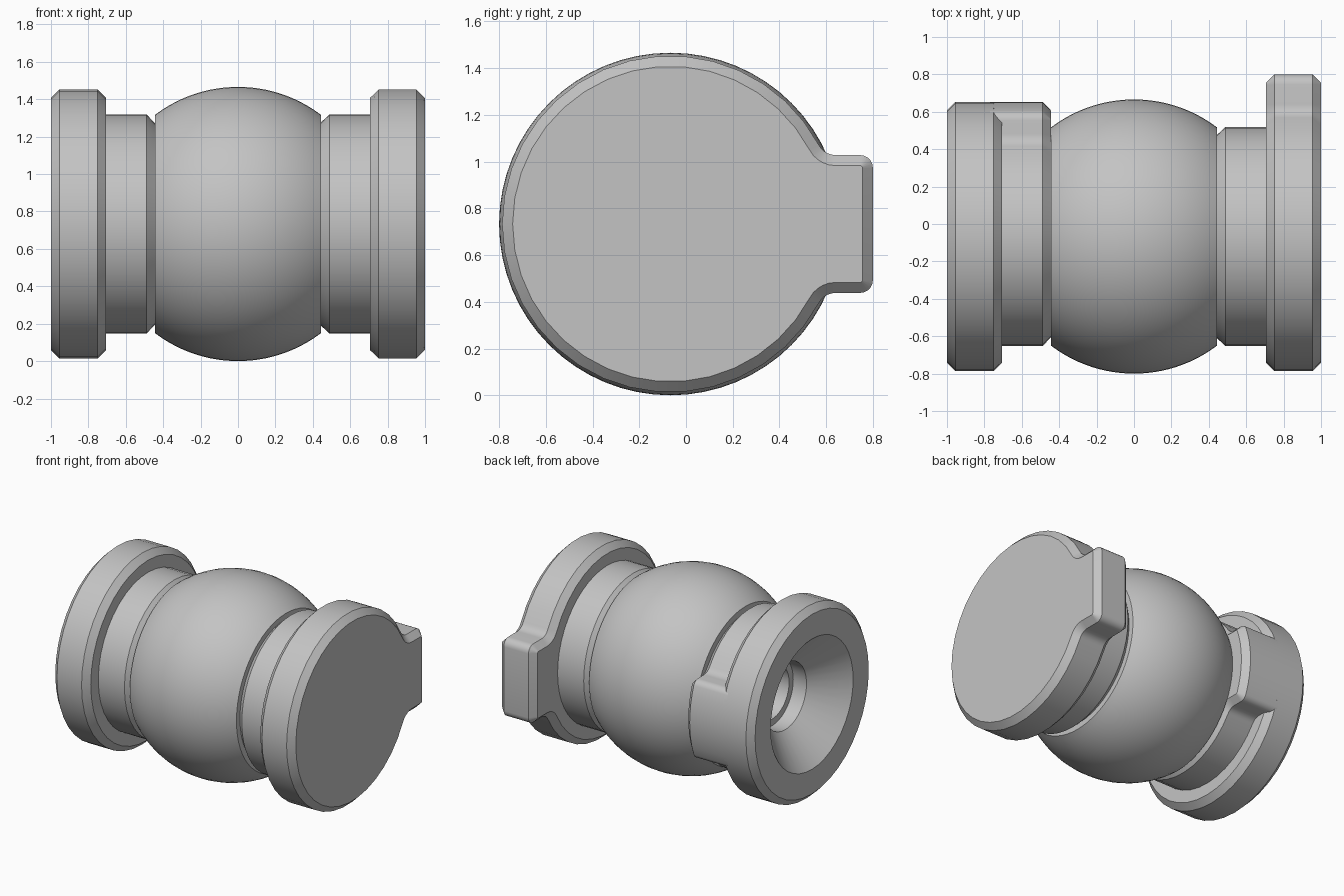
import bpy, bmesh
from math import sin, cos, pi, sqrt, atan2

cube = bpy.data.objects.get("Cube")
if cube:
    bpy.data.objects.remove(cube, do_unlink=True)

CY, CZ = -0.067, 0.733      # axis of the turned parts, running along x
RIM, NECK, BEVEL = 0.72, 0.585, 0.045
HALF, FILLET, CORNER = 0.295, 0.08, 0.055

grey = bpy.data.materials.new("plain grey")
grey.use_nodes = True
grey.diffuse_color = (0.55, 0.55, 0.55, 1)
grey.node_tree.nodes["Principled BSDF"].inputs["Base Color"].default_value = (0.55, 0.55, 0.55, 1)


def finish(name, bm):
    bmesh.ops.remove_doubles(bm, verts=bm.verts, dist=1e-5)
    bmesh.ops.recalc_face_normals(bm, faces=bm.faces)
    mesh = bpy.data.meshes.new(name)
    bm.to_mesh(mesh)
    bm.free()
    mesh.materials.append(grey)
    ob = bpy.data.objects.new(name, mesh)
    bpy.context.collection.objects.link(ob)
    bpy.ops.object.select_all(action='DESELECT')
    ob.select_set(True)
    bpy.context.view_layer.objects.active = ob
    bpy.ops.object.shade_smooth_by_angle(angle=pi / 6)


def loft(name, sections, cap_start=True, cap_end=True):
    """Skin matching closed outlines, each given as (x, points)."""
    bm = bmesh.new()
    rings = [[bm.verts.new((x, a + CY, b + CZ)) for a, b in pts] for x, pts in sections]
    for r, s in zip(rings, rings[1:]):
        for i in range(len(r)):
            j = (i + 1) % len(r)
            bm.faces.new((r[i], r[j], s[j], s[i]))
    if cap_start:
        bm.faces.new(rings[0])
    if cap_end:
        bm.faces.new(rings[-1])
    finish(name, bm)


def circle(r, n):
    return [(r * cos(2 * pi * i / n), r * sin(2 * pi * i / n)) for i in range(n)]


def turned(name, profile, n):
    """Revolve (x, radius) points about the axis."""
    loft(name, [(x, circle(r, n)) for x, r in profile])


def arc(c, r, a0, a1, n):
    return [(c[0] + r * cos(a0 + (a1 - a0) * i / n), c[1] + r * sin(a0 + (a1 - a0) * i / n))
            for i in range(n + 1)]


def lug_outline(radius, inset, reach=None, cap=None):
    """Disc outline with a filleted lug, ended flat at reach or round at radius cap."""
    fz = HALF + FILLET
    fy = sqrt((radius + FILLET) ** 2 - fz ** 2)
    fa = atan2(fz, fy)
    kz = HALF - CORNER
    ky = sqrt((cap - CORNER) ** 2 - kz ** 2) if cap else reach - CORNER
    ka = atan2(kz, ky) if cap else 0
    half = arc((ky, kz), CORNER - inset, ka, pi / 2, 5)
    half += arc((fy, fz), FILLET + inset, -pi / 2, fa - pi, 5)
    half += arc((0, 0), radius - inset, fa, pi, 16)[1:]
    if cap:
        half = arc((0, 0), cap - inset, 0, ka, 4)[:-1] + half
    # mirror the upper half, leaving out points on the centre line
    lower = [(a, -b) for a, b in reversed(half[:-1]) if b > 1e-6]
    return half + lower


# rounded centre body
R, END = 0.733, 0.443
body = []
for i in range(25):
    x = -END + 2 * END * i / 24
    body.append((x, sqrt(R * R - x * x)))
turned("ball_body", body, 64)

# left neck with a chamfered inner end
turned("left_neck", [(0.44, NECK - BEVEL), (0.488, NECK), (0.74, NECK)], 48)

# left flange with projecting tab
loft("left_tab_flange", [(x, lug_outline(RIM, e, reach=0.867)) for x, e in
                         ((0.705, BEVEL), (0.75, 0), (0.955, 0), (1.0, BEVEL))])

# right neck with a raised key flush with the flange rim
loft("right_keyed_neck", [(x, lug_outline(NECK, e, cap=RIM)) for x, e in
                          ((-0.77, 0), (-0.488, 0), (-0.445, BEVEL))], cap_start=False)

# right flange with conical mouth, counterbore and inner bore
turned("right_socket_flange", [
    (-0.50, 0.20), (-0.67, 0.20), (-0.67, 0.25), (-0.78, 0.25),
    (-1.0, 0.49), (-1.0, RIM - BEVEL), (-0.955, RIM), (-0.75, RIM),
    (-0.705, RIM - BEVEL), (-0.705, 0.50), (-0.46, 0.50)], 40)
